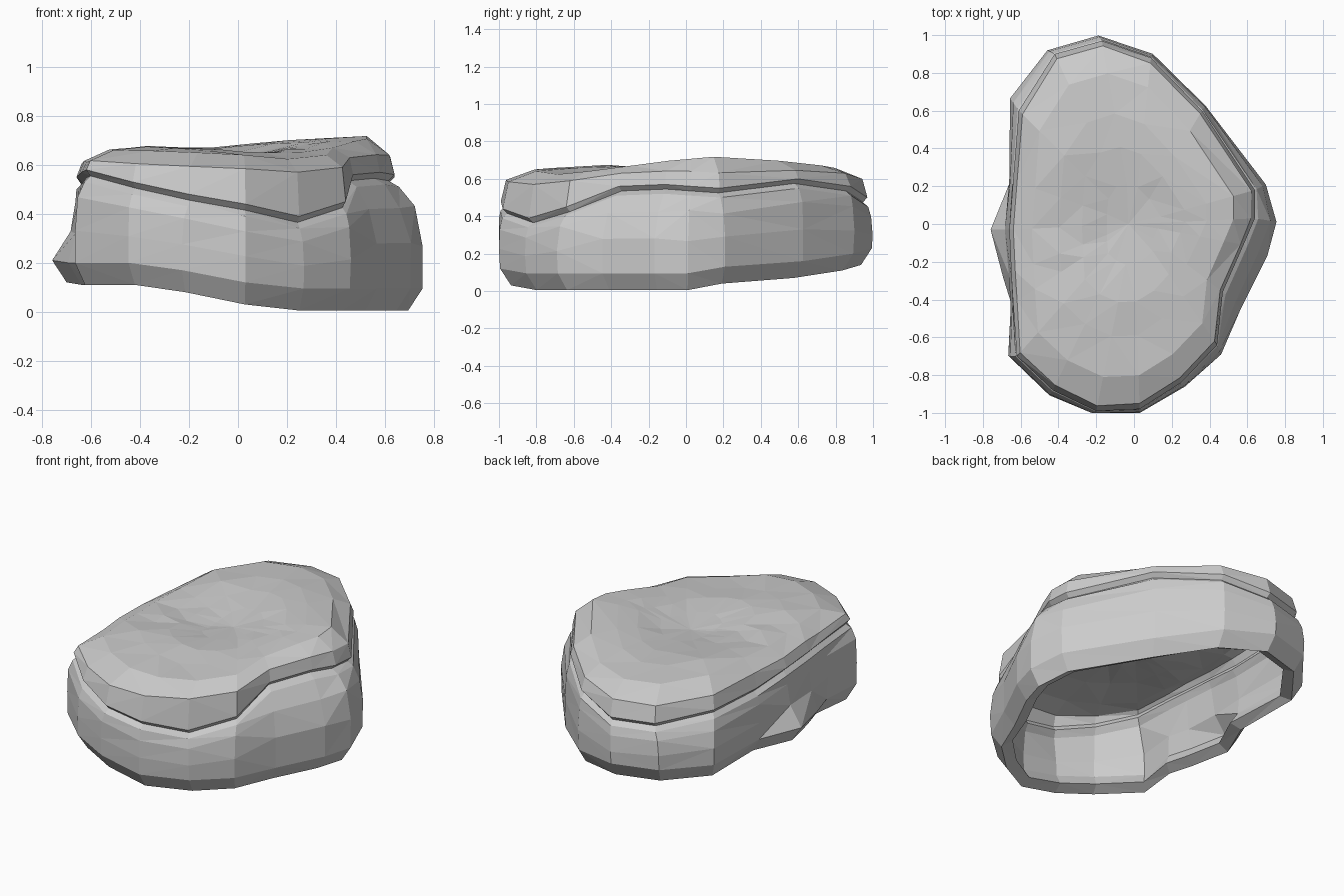
import bpy, bmesh, random
from math import exp
from mathutils import Vector

if "Cube" in bpy.data.objects:
    bpy.data.objects.remove(bpy.data.objects["Cube"])

random.seed(4)

# Columns around the rock: widest x, y | upper lip x, y | underside z | crevice z
COLUMNS = [
    (.76, .01, .64, .03, .005, .54), (.70, .21, .64, .18, .04, .53),
    (.38, .63, .36, .60, .07, .58), (.10, .90, .09, .88, .11, .54),
    (-.19, 1.0, -.17, .97, .14, .48), (-.46, .92, -.42, .90, .14, .48),
    (-.66, .67, -.61, .60, .13, .50), (-.66, .23, -.64, .23, .12, .50),
    (-.765, -.03, -.66, -.03, .12, .53), (-.70, -.28, -.65, -.26, .11, .54),
    (-.65, -.44, -.64, -.42, .11, .55), (-.67, -.70, -.62, -.70, .11, .56),
    (-.45, -.91, -.43, -.88, .11, .51), (-.23, -1.0, -.20, -.99, .08, .46),
    (.03, -1.0, .03, -.98, .03, .42), (.27, -.86, .25, -.84, .005, .37),
    (.46, -.69, .44, -.64, .005, .43), (.57, -.45, .47, -.36, .005, .54),
    (.71, -.17, .58, -.11, .005, .55),
]


def bump(p, x, y, r):
    return exp(-((p.x - x) ** 2 + (p.y - y) ** 2) / r ** 2)


def top_z(p, drop=0):
    """Gently crowned top with a high right shoulder, a low front right and a dish."""
    return (.692 - .09 * p.y ** 4 - .10 * max(0, -.3 - p.x)
            + .035 * bump(p, .4, .2, .3) - .05 * bump(p, .25, -.6, .3)
            - .07 * bump(p, -.08, -.02, .36) - drop)


bm = bmesh.new()


def ring(blend, scale, inset, height, jitter=0.0):
    """One loop; blend goes from widest outline (0) to upper lip (1)."""
    verts = []
    for wx, wy, lx, ly, zb, zg in COLUMNS:
        # the left flank tapers in sooner
        t = min(1, blend * 15) if wx < -.69 else blend
        p = Vector((wx, wy)).lerp(Vector((lx, ly)), t) * scale
        p -= p.normalized() * (inset + random.uniform(-jitter, jitter) / 2)
        z = height(p, zb, zg) + random.uniform(-jitter, jitter)
        verts.append(bm.verts.new((p.x, p.y, z)))
    return verts


rings = [
    # hollow inside, from ceiling down to the base rim
    ring(1, .30, 0, lambda p, b, g: top_z(p, .08), .004),
    ring(1, .56, 0, lambda p, b, g: top_z(p, .08), .006),
    ring(1, .78, 0, lambda p, b, g: top_z(p, .08), .005),
    ring(1, 1, .10, lambda p, b, g: g + .45 * (.64 - g), .004),
    ring(1, 1, .08, lambda p, b, g: g + .02),
    ring(1, 1, .10, lambda p, b, g: g - .01),
    ring(.8, 1, .08, lambda p, b, g: g - .05),
    ring(.05, 1, .08, lambda p, b, g: b + .5 * (g - b), .008),
    ring(0, 1, .085, lambda p, b, g: b + .10),
    ring(0, 1, .13, lambda p, b, g: b + .03),
    # base rim and outer wall
    ring(0, 1, .065, lambda p, b, g: b),
    ring(0, 1, .006, lambda p, b, g: b + .09),
    ring(.05, 1, 0, lambda p, b, g: b + .5 * (g - b), .008),
    ring(.35, 1, 0, lambda p, b, g: b + .78 * (g - b), .01),
    ring(.85, 1, 0, lambda p, b, g: g - .03),
    # crevice
    ring(1, 1, .025, lambda p, b, g: g - .005),
    # overhanging lip and dished top
    ring(1, 1, 0, lambda p, b, g: g + .02),
    ring(1, .97, 0, lambda p, b, g: g + .65 * (.67 + .03 * p.x - g), .005),
    ring(1, .82, 0, top := lambda p, b, g: top_z(p), .005),
    ring(1, .60, 0, top, .008),
    ring(1, .42, 0, top, .006),
    ring(1, .22, 0, top, .004),
]

# skin the loops and close ceiling and top
n = len(COLUMNS)
for a, b in zip(rings, rings[1:]):
    for i in range(n):
        j = (i + 1) % n
        bm.faces.new((a[i], a[j], b[j], b[i]))
for loop, drop in ((rings[0], .08), (rings[-1], 0)):
    hub = Vector((-.03, 0, 0))
    hub.z = top_z(hub, drop)
    c = bm.verts.new(hub)
    for i in range(n):
        bm.faces.new((loop[i], loop[(i + 1) % n], c))

# flat facets
bmesh.ops.triangulate(bm, faces=bm.faces[:])
bmesh.ops.recalc_face_normals(bm, faces=bm.faces[:])

mesh = bpy.data.meshes.new("rock_shell")
bm.to_mesh(mesh)
bm.free()
rock = bpy.data.objects.new("rock_shell", mesh)
bpy.context.collection.objects.link(rock)
